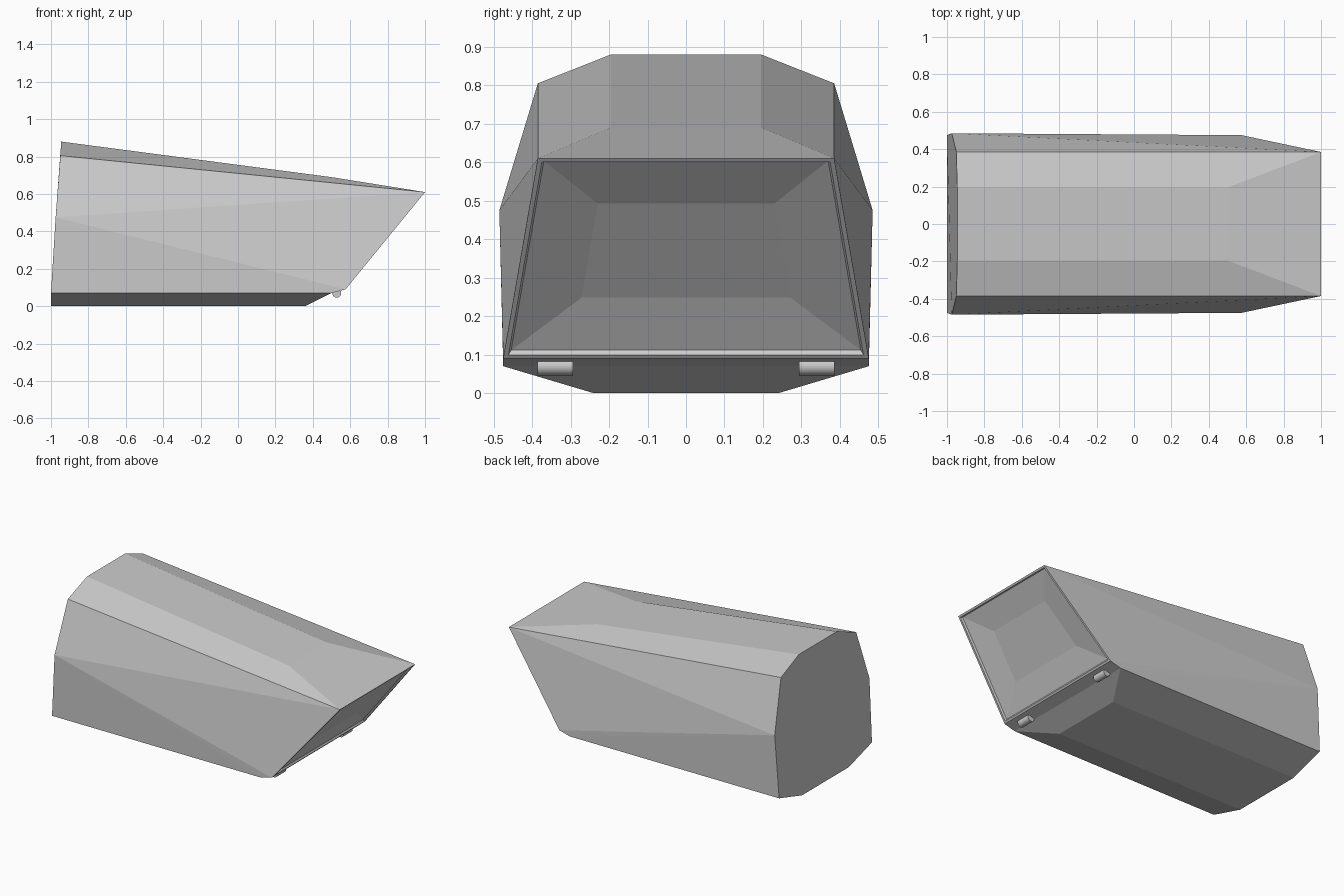
import bpy, bmesh, math

if "Cube" in bpy.data.objects:
    bpy.data.objects.remove(bpy.data.objects["Cube"])

# Hull: half profile at the rear (R) and front (F), mirrored across y
REAR = [(-1, .24, 0), (-1, .475, .07), (-.975, .485, .475), (-.95, .385, .805), (-.945, .195, .88)]
FRONT = [(.36, .24, 0), (.50, .475, .07), (.575, .475, .09), (1, .385, .61), (.50, .195, .69)]

bm = bmesh.new()


def side(s):
    return ([bm.verts.new((x, s * y, z)) for x, y, z in REAR],
            [bm.verts.new((x, s * y, z)) for x, y, z in FRONT])


(ra, fa), (rb, fb) = side(1), side(-1)

# Faceted flanks
for r, f in ((ra, fa), (rb, fb)):
    for face in ((r[0], f[0], f[1], r[1]), (r[1], f[1], r[2]), (r[2], f[1], f[2]),
                 (r[2], f[2], f[3]), (r[2], f[3], r[3]), (r[3], f[3], f[4], r[4])):
        bm.faces.new(face)

# Belly, roof, rear wall and the strips across the front
bm.faces.new((ra[0], fa[0], fb[0], rb[0]))
bm.faces.new((ra[4], fa[4], fb[4], rb[4]))
bm.faces.new(ra + rb[::-1])
strips = [bm.faces.new((fa[i], fa[i + 1], fb[i + 1], fb[i])) for i in range(4)]
bmesh.ops.recalc_face_normals(bm, faces=bm.faces)

# Sloped front hatch: thin lip, then a shallow inner panel
hatch = strips[2]
for thickness, depth in ((.012, 0), (.006, -.012), (.16, -.02)):
    bmesh.ops.inset_region(bm, faces=[hatch], thickness=thickness, depth=depth, use_even_offset=True)

mesh = bpy.data.meshes.new("hull")
bm.to_mesh(mesh)
bm.free()
bpy.context.collection.objects.link(bpy.data.objects.new("hull", mesh))

# Hatch hinges
for s, label in ((1, "left"), (-1, "right")):
    bpy.ops.mesh.primitive_cylinder_add(vertices=16, radius=.024, depth=.092,
                                        location=(.528, s * .34, .07), rotation=(math.pi / 2, 0, 0))
    hinge = bpy.context.object
    hinge.name = "hinge_" + label
    bpy.ops.object.shade_smooth_by_angle(angle=math.radians(40))
